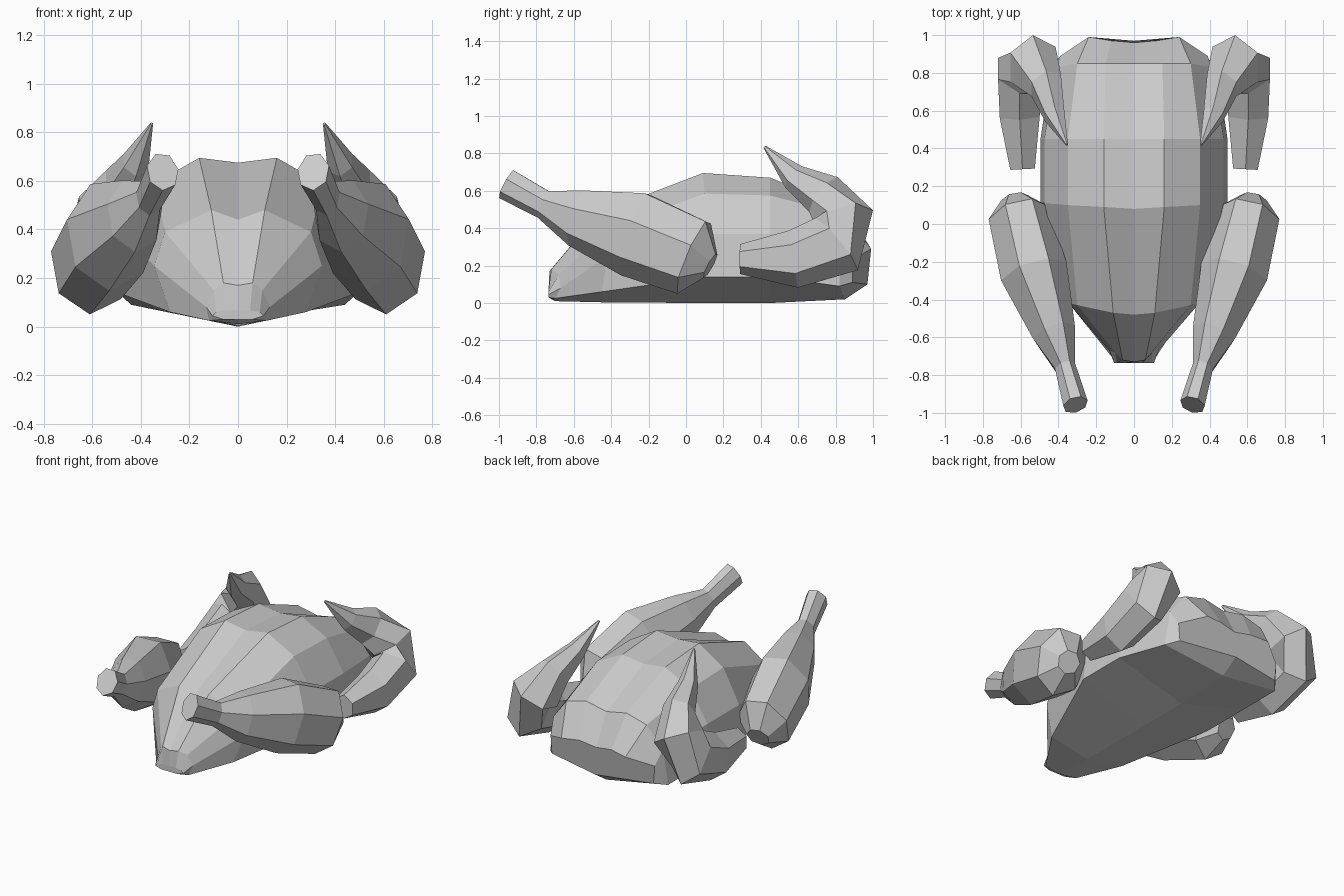
import bpy, bmesh, math
from mathutils import Vector

if "Cube" in bpy.data.objects:
    bpy.data.objects.remove(bpy.data.objects["Cube"])


def loft(name, rings):
    """Skin a list of equal-length closed rings and cap both ends."""
    bm = bmesh.new()
    rows = [[bm.verts.new(p) for p in ring] for ring in rings]
    n = len(rows[0])
    for a, b in zip(rows, rows[1:]):
        for i in range(n):
            j = (i + 1) % n
            bm.faces.new((a[i], a[j], b[j], b[i]))
    bm.faces.new(rows[0])
    bm.faces.new(rows[-1])
    bmesh.ops.recalc_face_normals(bm, faces=bm.faces[:])
    mesh = bpy.data.meshes.new(name)
    bm.to_mesh(mesh)
    bm.free()
    obj = bpy.data.objects.new(name, mesh)
    bpy.context.collection.objects.link(obj)
    return obj


def limb(name, path, sides):
    """Tapered limb: path of (x, y, z, half width, half height), mirrored over x."""
    pts = [Vector(p[:3]) for p in path]
    rings = []
    for k, (c, p) in enumerate(zip(pts, path)):
        t = (pts[min(k + 1, len(pts) - 1)] - pts[max(k - 1, 0)]).normalized()
        side = Vector((1, 0, 0))
        side = (side - t * side.dot(t)).normalized()
        up = side.cross(t)
        angles = [math.pi / 2 + math.tau * i / sides for i in range(sides)]
        rings.append([c + side * math.cos(a) * p[3] + up * math.sin(a) * p[4]
                      for a in angles])
    obj = loft(name, rings)
    obj.modifiers.new("Mirror", "MIRROR").use_axis[0] = True
    return obj


# Body: (y offsets per point, half section from top centre round to bottom centre)
flat = [0] * 6
brow = [-.03, -.02, .02, .03, .0, 0]
sections = [
    (-.735, flat, [(0, .07), (.05, .068), (.09, .06), (.105, .045), (.06, .03), (0, .03)]),
    (-.70, brow, [(0, .17), (.06, .18), (.10, .15), (.13, .08), (.12, .025), (0, .01)]),
    (-.45, brow, [(0, .44), (.11, .48), (.30, .39), (.345, .25), (.28, .06), (0, .004)]),
    (.09, [-.01, 0, .01, .02, .02, 0],
     [(0, .675), (.16, .695), (.35, .585), (.475, .37), (.495, .14), (0, 0)]),
    (.45, flat, [(0, .65), (.16, .67), (.35, .575), (.475, .37), (.495, .14), (0, 0)]),
    (.85, [0, 0, 0, -.02, -.03, 0],
     [(0, .48), (.15, .51), (.30, .47), (.41, .33), (.44, .09), (0, .02)]),
    (.97, [-.01, .0, .02, -.08, -.08, .0],
     [(0, .28), (.12, .30), (.24, .29), (.39, .23), (.38, .11), (0, .10)]),
]
rings = []
for y, dy, half in sections:
    right = [(x, y + d, z) for (x, z), d in zip(half, dy)]
    left = [(-x, yy, z) for x, yy, z in right[-2:0:-1]]
    rings.append(right + left)
loft("body", rings)

# Drumsticks: rounded thigh end to flared ankle
limb("drumstick", [
    (.63, .13, .20, .075, .075),
    (.61, .04, .25, .168, .218),
    (.53, -.27, .375, .185, .24),
    (.425, -.58, .46, .12, .16),
    (.365, -.76, .53, .057, .08),
    (.31, -.957, .638, .068, .088),
], 7)

# Wings: pointed tip, folded elbow, blunt shoulder end
limb("wing", [
    (.355, .42, .835, .006, .008),
    (.42, .575, .675, .06, .072),
    (.465, .735, .58, .095, .12),
    (.535, .845, .455, .155, .16),
    (.605, .805, .315, .135, .18),
    (.605, .575, .235, .122, .155),
    (.59, .29, .235, .075, .08),
], 6)
